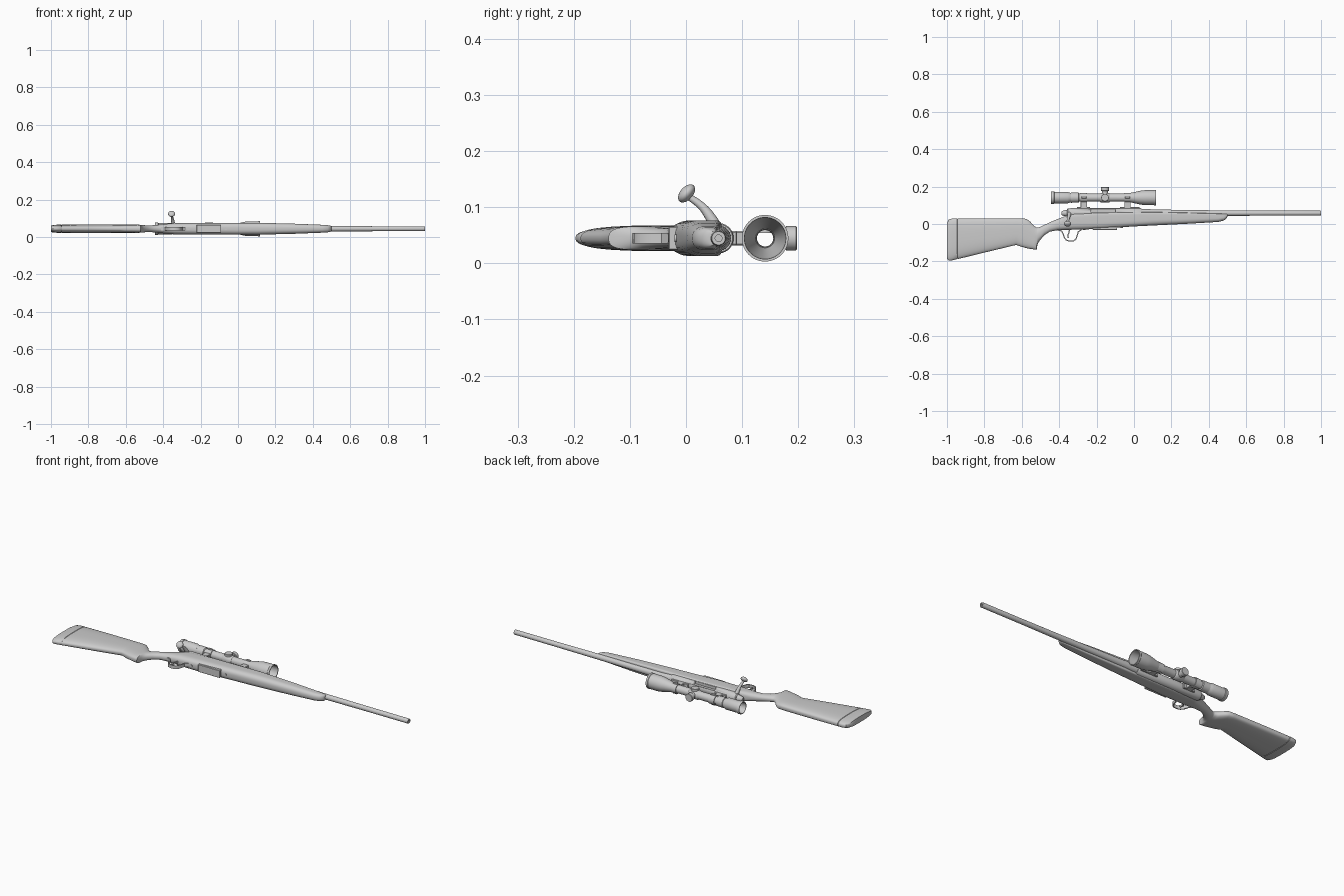
import bpy, bmesh, math
from mathutils import Vector

if "Cube" in bpy.data.objects:
    bpy.data.objects.remove(bpy.data.objects["Cube"])

ZC = 0.0446      # centre plane of the rifle
BORE_Y = 0.058   # barrel axis
SCOPE_Y = 0.141  # scope axis

grey = bpy.data.materials.new("plain grey")
grey.diffuse_color = (0.6, 0.6, 0.6, 1)
grey.use_nodes = True
grey.node_tree.nodes["Principled BSDF"].inputs["Base Color"].default_value = grey.diffuse_color


def finish(obj, angle=35):
    bpy.ops.object.select_all(action='DESELECT')
    obj.select_set(True)
    bpy.context.view_layer.objects.active = obj
    if obj.type == 'CURVE':
        bpy.ops.object.convert(target='MESH')
    obj = bpy.context.view_layer.objects.active
    obj.data.materials.clear()
    obj.data.materials.append(grey)
    bpy.ops.object.shade_smooth_by_angle(angle=math.radians(angle))
    return obj


def from_bmesh(name, bm, angle=35):
    bmesh.ops.recalc_face_normals(bm, faces=bm.faces[:])
    me = bpy.data.meshes.new(name)
    bm.to_mesh(me)
    bm.free()
    obj = bpy.data.objects.new(name, me)
    bpy.context.collection.objects.link(obj)
    return finish(obj, angle)


def bridge(bm, rings, closed=False):
    n = len(rings[0])
    pairs = list(zip(rings, rings[1:])) + ([(rings[-1], rings[0])] if closed else [])
    for a, b in pairs:
        for i in range(n):
            j = (i + 1) % n
            bm.faces.new((a[i], a[j], b[j], b[i]))


def lathe(name, profile, origin, axis='x', closed=False, n=40):
    """Revolve (distance, radius) pairs around an axis through origin."""
    bm = bmesh.new()
    rings = []
    for d, r in profile:
        ring = []
        for i in range(n):
            t = 2 * math.pi * i / n
            c, s = r * math.cos(t), r * math.sin(t)
            p = {'x': (d, c, s), 'y': (c, d, s), 'z': (c, s, d)}[axis]
            ring.append(bm.verts.new(Vector(origin) + Vector(p)))
        rings.append(ring)
    bridge(bm, rings, closed)
    if not closed:
        bm.faces.new(rings[0])
        bm.faces.new(rings[-1])
    return from_bmesh(name, bm)


def loft(name, sections, n=40):
    """Sections: x, top y, bottom y, half width, top exponent, bottom exponent."""
    bm = bmesh.new()
    rings = []
    for x, top, bot, w, pt, pb in sections:
        mid, h, ring = (top + bot) / 2, (top - bot) / 2, []
        for i in range(n):
            t = 2 * math.pi * (i + 0.5) / n
            c, s = math.cos(t), math.sin(t)
            e = 2 / (pt if s > 0 else pb)
            ring.append(bm.verts.new((x, mid + h * math.copysign(abs(s) ** e, s),
                                      ZC + w * math.copysign(abs(c) ** e, c))))
        rings.append(ring)
    bridge(bm, rings)
    bm.faces.new(rings[0])
    bm.faces.new(rings[-1])
    return from_bmesh(name, bm, 40)


def box(name, x0, x1, y0, y1, z0, z1, bevel=0.002):
    bm = bmesh.new()
    bmesh.ops.create_cube(bm, size=1)
    for v in bm.verts:
        v.co = ((x0 + x1) / 2 + v.co.x * (x1 - x0), (y0 + y1) / 2 + v.co.y * (y1 - y0),
                (z0 + z1) / 2 + v.co.z * (z1 - z0))
    if bevel:
        bmesh.ops.bevel(bm, geom=bm.edges[:], offset=bevel, segments=1, affect='EDGES')
    return from_bmesh(name, bm, 30)


# Recoil pad
loft("recoil_pad", [
    (-1.0, 0.006, -0.186, 0.016, 3, 2.6),
    (-0.99, 0.025, -0.197, 0.020, 3, 2.6),
    (-0.97, 0.030, -0.194, 0.0215, 3, 2.6),
    (-0.947, 0.030, -0.188, 0.022, 3, 2.6),
    (-0.945, 0.028, -0.186, 0.020, 3, 2.6)])

# Stock: butt, pistol grip, wrist and forend in one loft
loft("stock", [
    (-0.945, 0.028, -0.186, 0.020, 3, 2.6),
    (-0.943, 0.030, -0.188, 0.022, 3, 2.6),
    (-0.80, 0.030, -0.153, 0.023, 3, 2.6),
    (-0.63, 0.029, -0.112, 0.022, 3, 2.6),
    (-0.605, 0.029, -0.121, 0.022, 3, 3),
    (-0.575, 0.028, -0.129, 0.022, 2.8, 3),
    (-0.555, 0.013, -0.133, 0.022, 2.5, 3),
    (-0.535, -0.010, -0.136, 0.022, 2.4, 3),
    (-0.520, -0.019, -0.138, 0.021, 2.3, 3),
    (-0.516, -0.020, -0.108, 0.020, 2.2, 2.6),
    (-0.503, -0.016, -0.087, 0.019, 2.2, 2.4),
    (-0.48, -0.005, -0.061, 0.018, 2.2, 2.2),
    (-0.45, 0.009, -0.041, 0.019, 2.2, 2.2),
    (-0.41, 0.026, -0.033, 0.023, 2.4, 2.3),
    (-0.365, 0.043, -0.031, 0.028, 3.5, 2.5),
    (-0.34, 0.055, -0.031, 0.030, 6, 2.6),
    (-0.20, 0.060, -0.027, 0.032, 8, 2.8),
    (0.00, 0.063, -0.013, 0.032, 8, 2.8),
    (0.10, 0.064, -0.008, 0.032, 8, 2.6),
    (0.30, 0.060, 0.002, 0.027, 8, 2.4),
    (0.45, 0.056, 0.011, 0.021, 7, 2.3),
    (0.48, 0.055, 0.018, 0.019, 6, 2.2),
    (0.495, 0.054, 0.030, 0.016, 5, 2.2),
    (0.50, 0.053, 0.042, 0.012, 4, 2.2)])

# Barrel with a bored muzzle
lathe("barrel", [(0.0, 0.023), (0.06, 0.022), (0.12, 0.0195), (0.30, 0.0165), (0.50, 0.0145),
                 (0.75, 0.0132), (0.996, 0.013), (1.0, 0.012), (1.0, 0.006), (0.95, 0.006)],
      (0, BORE_Y, ZC))

# Receiver with the ejection port cut on the bolt side
receiver = lathe("receiver", [(-0.358, 0.020), (-0.354, 0.024), (-0.335, 0.027), (0.036, 0.027),
                              (0.04, 0.025)], (0, BORE_Y, ZC))
cutter = box("port_cutter", -0.23, -0.10, 0.062, 0.081, ZC + 0.012, ZC + 0.05, 0)
cutter.hide_render = True
mod = receiver.modifiers.new("port", 'BOOLEAN')
mod.object = cutter
mod.solver = 'EXACT'
bpy.context.view_layer.objects.active = receiver
bpy.ops.object.modifier_apply(modifier="port")
bpy.data.objects.remove(cutter)

# Bolt shroud
lathe("bolt_shroud", [(-0.388, 0.008), (-0.384, 0.012), (-0.365, 0.017), (-0.35, 0.019)],
      (0, BORE_Y, ZC))

# Bolt handle: curved tapering arm and mushroom knob
cu = bpy.data.curves.new("bolt_handle", 'CURVE')
cu.dimensions = '3D'
cu.bevel_depth = 0.01
cu.bevel_resolution = 4
cu.use_fill_caps = True
sp = cu.splines.new('NURBS')
path = [(-0.345, 0.058, 0.058, 1.1), (-0.347, 0.046, 0.078, 1.0), (-0.350, 0.036, 0.095, 0.8),
        (-0.353, 0.022, 0.108, 0.65), (-0.355, 0.004, 0.119, 0.6)]
sp.points.add(len(path) - 1)
for p, (x, y, z, r) in zip(sp.points, path):
    p.co = (x, y, z, 1)
    p.radius = r
sp.use_endpoint_u = True
handle = bpy.data.objects.new("bolt_handle", cu)
bpy.context.collection.objects.link(handle)
finish(handle)

bm = bmesh.new()
bmesh.ops.create_uvsphere(bm, u_segments=24, v_segments=14, radius=0.019)
turn = Vector((0, 0, 1)).rotation_difference(Vector((0, -0.75, 0.66)))
for v in bm.verts:
    v.co.z *= 0.6
    v.co = turn @ v.co + Vector((-0.355, 0.001, 0.1245))
from_bmesh("bolt_knob", bm, 60)


# Trigger guard and trigger: flat ribbons bent along a path
def ribbon(name, pts, half, thick):
    bm = bmesh.new()
    rows = [[bm.verts.new((x, y, ZC + s * half)) for s in (-1, 1)] for x, y in pts]
    for a, b in zip(rows, rows[1:]):
        bm.faces.new((a[0], a[1], b[1], b[0]))
    obj = from_bmesh(name, bm)
    m = obj.modifiers.new("thickness", 'SOLIDIFY')
    m.thickness = thick
    m.offset = 0
    bpy.ops.object.modifier_apply(modifier="thickness")
    finish(obj)


ribbon("trigger_guard", [(-0.41, -0.031), (-0.388, -0.037), (-0.380, -0.050), (-0.372, -0.074),
                         (-0.362, -0.086), (-0.345, -0.092), (-0.322, -0.090), (-0.310, -0.080),
                         (-0.303, -0.060), (-0.298, -0.042), (-0.28, -0.030)], 0.009, 0.006)
ribbon("trigger", [(-0.345, -0.025), (-0.347, -0.045), (-0.354, -0.060), (-0.351, -0.076)],
       0.005, 0.006)

# Magazine floor and action screws
box("magazine", -0.222, -0.09, -0.031, 0.0, ZC - 0.021, ZC + 0.021)
for name, x, y in (("front_action_screw", -0.065, -0.0205), ("rear_action_screw", -0.265, -0.032)):
    lathe(name, [(y, 0.007), (y + 0.01, 0.007)], (x, 0, ZC), 'y', n=20)

# Scope: open tube with outer and inner walls
lathe("scope_tube", [(-0.444, 0.032), (-0.440, 0.034), (-0.428, 0.034), (-0.426, 0.031),
                     (-0.355, 0.031), (-0.345, 0.027), (-0.338, 0.025), (-0.336, 0.0275),
                     (-0.296, 0.0265), (-0.293, 0.0215), (-0.04, 0.0215), (-0.01, 0.027),
                     (0.035, 0.037), (0.06, 0.040), (0.106, 0.040), (0.108, 0.0415),
                     (0.118, 0.0415), (0.118, 0.037), (0.06, 0.034), (-0.03, 0.0145),
                     (-0.35, 0.0145), (-0.43, 0.027), (-0.444, 0.029)],
      (0, SCOPE_Y, ZC), closed=True, n=48)

# Turret saddle and caps
lathe("turret_saddle", [(-0.183, 0.0215), (-0.178, 0.025), (-0.132, 0.025), (-0.127, 0.0215),
                        (-0.127, 0.015), (-0.183, 0.015)], (0, SCOPE_Y, ZC), closed=True)
cap = [(0.016, 0.017), (0.036, 0.017), (0.037, 0.0215), (0.055, 0.0215), (0.057, 0.020)]
lathe("top_turret", cap, (-0.155, SCOPE_Y, ZC), 'y', n=32)
lathe("side_turret", [(d * 0.6, r * 0.95) for d, r in cap], (-0.155, SCOPE_Y, ZC), 'z', n=32)

# Scope mounts: base, post and ring
for name, x0, x1, b0, b1 in (("rear", -0.285, -0.25, -0.305, -0.235),
                             ("front", -0.052, -0.018, -0.075, 0.03)):
    box(name + "_mount_base", b0, b1, 0.076, 0.091, ZC - 0.0125, ZC + 0.0125)
    box(name + "_mount_post", x0, x1, 0.085, 0.124, ZC - 0.0125, ZC + 0.0125)
    lathe(name + "_mount_ring", [(x0, 0.0255), (x1, 0.0255), (x1, 0.016), (x0, 0.016)],
          (0, SCOPE_Y, ZC), closed=True)
    for side in (-1, 1):
        z = ZC + side * 0.025
        box(name + "_ring_clamp", x0 + 0.004, x1 - 0.004, SCOPE_Y - 0.006, SCOPE_Y + 0.006,
            z - 0.005, z + 0.005)
